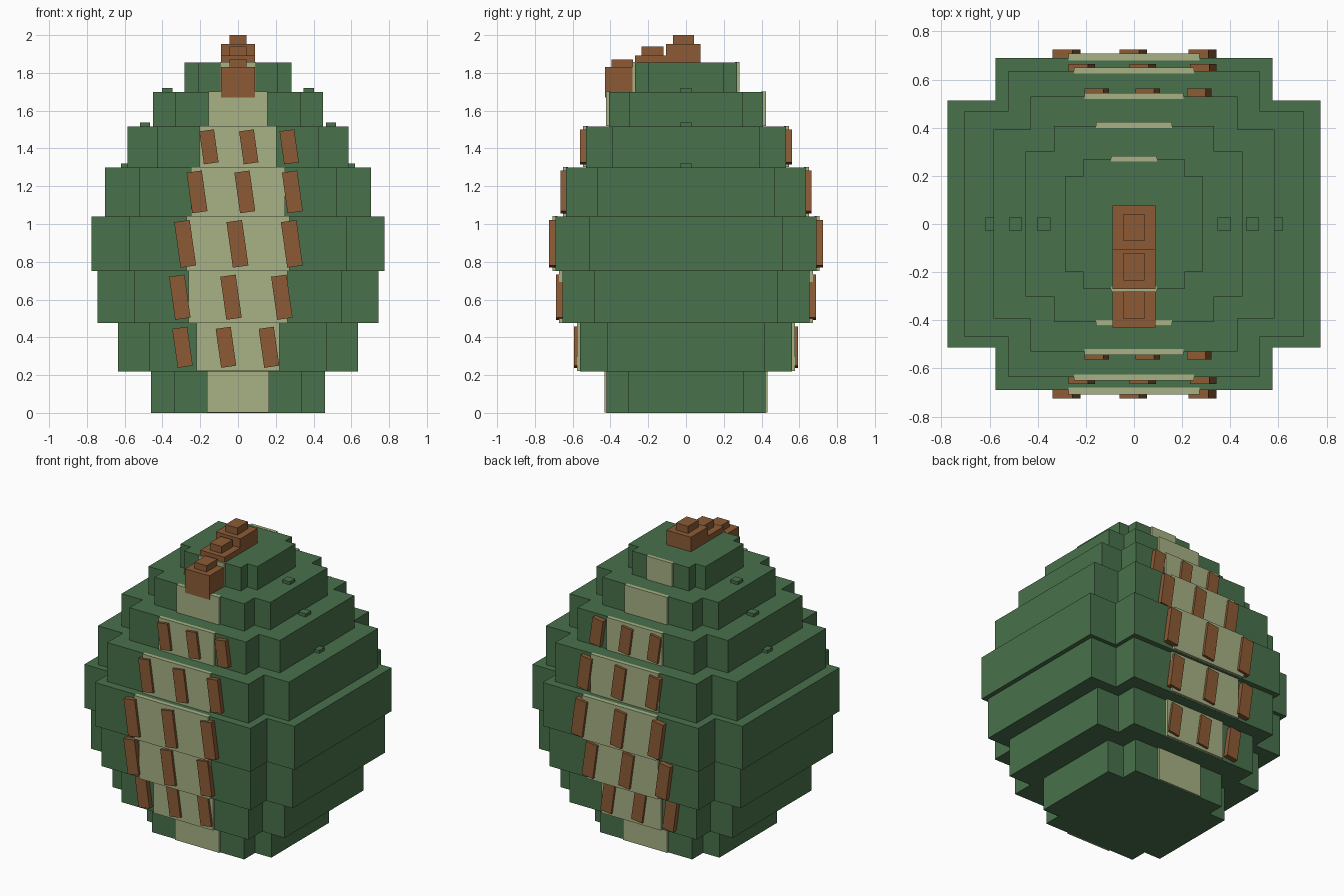
import bpy, bmesh, math
from mathutils import Matrix, Vector

if "Cube" in bpy.data.objects:
    bpy.data.objects.remove(bpy.data.objects["Cube"])


def material(name, rgb):
    m = bpy.data.materials.new(name)
    m.diffuse_color = (*rgb, 1)
    m.use_nodes = True
    m.node_tree.nodes["Principled BSDF"].inputs["Base Color"].default_value = m.diffuse_color
    return m


GREEN = material("leaf green", (0.066, 0.165, 0.071))
CREAM = material("pale cream", (0.39, 0.44, 0.234))
BROWN = material("bark brown", (0.262, 0.104, 0.035))


def finish(name, bm, mat):
    bmesh.ops.recalc_face_normals(bm, faces=bm.faces)
    mesh = bpy.data.meshes.new(name)
    bm.to_mesh(mesh)
    bm.free()
    mesh.materials.append(mat)
    bpy.context.collection.objects.link(bpy.data.objects.new(name, mesh))


def box(name, x0, x1, y0, y1, z0, z1, mat, tilt=0):
    bm = bmesh.new()
    bmesh.ops.create_cube(bm, size=1)
    centre = Vector(((x0 + x1) / 2, (y0 + y1) / 2, (z0 + z1) / 2))
    size = Matrix.Diagonal((x1 - x0, y1 - y0, z1 - z0, 1))
    bm.transform(Matrix.Translation(centre) @ Matrix.Rotation(tilt, 4, 'Y') @ size)
    finish(name, bm, mat)


def cross_slab(name, W, d, w, D, z0, z1):
    """Plus-shaped slab: wide arm W by d, deep arm w by D (half sizes)."""
    quarter = [(W, d), (w, d), (w, D)]
    pts = quarter + [(-x, y) for x, y in reversed(quarter)]
    pts += [(-x, -y) for x, y in pts]
    bm = bmesh.new()
    face = bm.faces.new([bm.verts.new((x, y, z0)) for x, y in pts])
    ext = bmesh.ops.extrude_face_region(bm, geom=[face], use_keep_orig=True)
    top = [v for v in ext["geom"] if isinstance(v, bmesh.types.BMVert)]
    bmesh.ops.translate(bm, verts=top, vec=(0, 0, z1 - z0))
    finish(name, bm, GREEN)


# Layer heights, then half sizes: W, d, w, D, panel half width, panel y
heights = [0, 0.22, 0.475, 0.75, 1.04, 1.30, 1.517, 1.70, 1.856]
layers = [
    (0.46, 0.305, 0.34, 0.42, 0.163, 0.432),
    (0.635, 0.415, 0.47, 0.56, 0.22, 0.578),
    (0.745, 0.487, 0.55, 0.655, 0.262, 0.672),
    (0.775, 0.513, 0.575, 0.69, 0.273, 0.708),
    (0.705, 0.47, 0.522, 0.635, 0.25, 0.65),
    (0.584, 0.393, 0.43, 0.53, 0.205, 0.545),
    (0.45, 0.302, 0.332, 0.408, 0.157, 0.424),
    (0.284, 0.20, 0.21, 0.27, 0.095, 0.282),
]
# Slanted plates by layer index: x centres, height, outer y
plates = {
    1: ((-0.294, -0.064, 0.164), 0.208, 0.593),
    2: ((-0.308, -0.037, 0.232), 0.23, 0.688),
    3: ((-0.28, -0.003, 0.285), 0.243, 0.725),
    4: ((-0.217, 0.036, 0.288), 0.217, 0.665),
    5: ((-0.154, 0.057, 0.271), 0.176, 0.562),
}

for i, (W, d, w, D, pw, py) in enumerate(layers):
    z0, z1 = heights[i], heights[i + 1]
    cross_slab(f"body_layer_{i + 1}", W, d, w, D, z0, z1)
    for side, s in (("front", -1), ("back", 1)):
        # pale panel on the end of the deep arm
        ya, yb = sorted((s * (D - 0.01), s * py))
        box(f"{side}_panel_{i + 1}", -pw, pw, ya, yb, z0 + 0.001, z1 + 0.002, CREAM)
        # leaning bark plates over the panel
        if i in plates:
            xs, h, outer = plates[i]
            half = 0.033 + h * 0.035
            zc = (z0 + z1) / 2
            ya, yb = sorted((s * D, s * outer))
            for k, x in enumerate(xs):
                box(f"{side}_plate_{i + 1}_{k + 1}", x - half, x + half, ya, yb,
                    zc - h / 2, zc + h / 2, BROWN, math.radians(-8))

# Small studs on the side ledges
for k, (xa, xb, z) in enumerate(((0.565, 0.62, 1.30), (0.465, 0.52, 1.517), (0.347, 0.402, 1.70))):
    box(f"right_stud_{k + 1}", xa, xb, -0.028, 0.028, z - 0.01, z + 0.02, GREEN)
    box(f"left_stud_{k + 1}", -xb, -xa, -0.028, 0.028, z - 0.01, z + 0.02, GREEN)

# Stem stepping down over the front: y range, z range, knob y range, knob top
stem = [
    (-0.105, 0.077, 1.85, 1.953, -0.07, 0.042, 2.0),
    (-0.27, -0.10, 1.85, 1.893, -0.235, -0.12, 1.94),
    (-0.43, -0.282, 1.67, 1.83, -0.394, -0.28, 1.872),
]
for k, (ya, yb, za, zb, ka, kb, kz) in enumerate(stem):
    box(f"stem_block_{k + 1}", -0.09, 0.09, ya, yb, za, zb, BROWN)
    box(f"stem_knob_{k + 1}", -0.044, 0.044, ka, kb, zb - 0.01, kz, BROWN)
